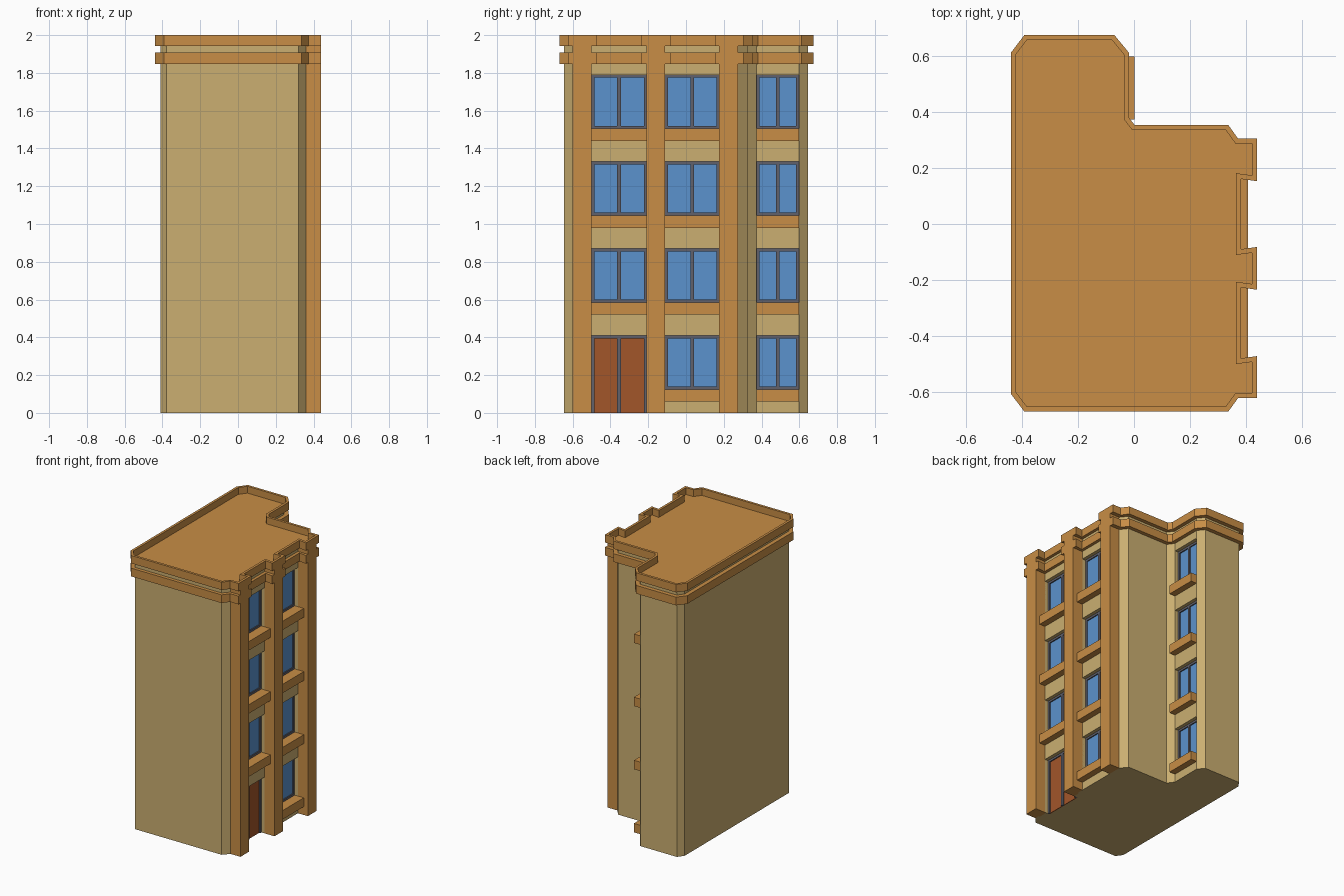
import bpy, bmesh
from mathutils import Vector

if "Cube" in bpy.data.objects:
    bpy.data.objects.remove(bpy.data.objects["Cube"])


def material(name, rgb):
    m = bpy.data.materials.new(name)
    m.diffuse_color = [c ** 2.2 for c in rgb] + [1]
    m.use_nodes = True
    m.node_tree.nodes["Principled BSDF"].inputs["Base Color"].default_value = m.diffuse_color
    return m


TAN = material("tan_wall", (0.79, 0.68, 0.44))
ORANGE = material("orange_trim", (0.78, 0.55, 0.28))
BLUE = material("glass", (0.36, 0.57, 0.80))
GREY = material("frame", (0.38, 0.38, 0.42))
BROWN = material("door", (0.63, 0.34, 0.18))


def finish(name, bm, mat):
    bmesh.ops.recalc_face_normals(bm, faces=bm.faces)
    me = bpy.data.meshes.new(name)
    bm.to_mesh(me)
    bm.free()
    me.materials.append(mat)
    ob = bpy.data.objects.new(name, me)
    bpy.context.collection.objects.link(ob)
    return ob


def loft(name, layers, mat):
    """Join same-sized outlines [(points, z), ...] in order and cap both ends."""
    bm = bmesh.new()
    rings = [[bm.verts.new((x, y, z)) for x, y in pts] for pts, z in layers]
    n = len(rings[0])
    for a, b in zip(rings, rings[1:]):
        for i in range(n):
            j = (i + 1) % n
            bm.faces.new((a[i], a[j], b[j], b[i]))
    bm.faces.new(rings[0])
    bm.faces.new(rings[-1])
    return finish(name, bm, mat)


def boxes(name, spans, mat):
    """One mesh of boxes, each (x0, x1, y0, y1, z0, z1)."""
    bm = bmesh.new()
    for x0, x1, y0, y1, z0, z1 in spans:
        vs = bmesh.ops.create_cube(bm, size=1)["verts"]
        for v in vs:
            v.co = (x0 if v.co.x < 0 else x1, y0 if v.co.y < 0 else y1,
                    z0 if v.co.z < 0 else z1)
    return finish(name, bm, mat)


def inset(pts, d):
    """Mitred inward offset of a counter-clockwise outline."""
    out = []
    for i, p in enumerate(pts):
        p = Vector(p)
        a = (p - Vector(pts[i - 1])).normalized()
        b = (Vector(pts[(i + 1) % len(pts)]) - p).normalized()
        na, nb = Vector((-a.y, a.x)), Vector((-b.y, b.x))
        out.append(tuple(p + (na + nb) * d / (1 + na.dot(nb))))
    return out


REC = 0.04                      # window recess depth
WALL, WING = 0.36, -0.046       # wall planes of the main bays and rear wing
PIERS = [(-0.60, -0.50), (-0.208, -0.11), (0.176, 0.275)]
BAYS = [(WALL, -0.50, -0.208), (WALL, -0.11, 0.176), (WING, 0.373, 0.598)]
FLOOR = 0.46

# main body, with full-height recesses for the window bays
body = [(-0.41, -0.60), (-0.378, -0.645), (0.32, -0.645), (WALL, -0.60)]
for x, y0, y1 in BAYS[:2]:
    body += [(x, y0), (x - REC, y0), (x - REC, y1), (x, y1)]
body += [(WALL, 0.275), (0.32, 0.326), (-0.012, 0.326), (WING, 0.373),
         (WING - REC, 0.373), (WING - REC, 0.598), (WING, 0.598),
         (-0.083, 0.645), (-0.378, 0.645), (-0.41, 0.60)]
loft("main_body", [(body, 0), (body, 1.947)], TAN)

# full-height piers
boxes("piers", [(WALL - 0.01, 0.44, a, b, 0, 1.947) for a, b in PIERS], ORANGE)

# bay infill: spandrels, sills, windows and the door
spandrels, sills, frames, glass, door = [], [], [], [], []
for k, (x, y0, y1) in enumerate(BAYS):
    back = x - REC
    for f in range(4):
        z = f * FLOOR
        is_door = k == 0 and f == 0
        bottom, top = (0 if is_door else z + 0.125), z + 0.41
        spandrels.append((back, x, y0, y1, top, 1.947 if f == 3 else top + 0.11))
        if not is_door:
            sills.append((back, x + 0.047, y0, y1, z + 0.06, z + 0.125))
        if f == 0 and not is_door:
            spandrels.append((back, x, y0, y1, 0, 0.06))
        t, mid, front = 0.015, (y0 + y1) / 2, back + 0.014
        frames += [(back, front, y0, y0 + t, bottom, top),
                   (back, front, y1 - t, y1, bottom, top),
                   (back, front, mid - 0.01, mid + 0.01, bottom, top),
                   (back, front, y0 + t, y1 - t, top - t, top)]
        if not is_door:
            frames.append((back, front, y0 + t, y1 - t, bottom, bottom + t))
        (door if is_door else glass).append((back, back + 0.006, y0, y1, bottom, top))
boxes("spandrels", spandrels, TAN)
boxes("window_sills", sills, ORANGE)
boxes("window_frames", frames, GREY)
boxes("window_glass", glass, BLUE)
boxes("front_door", door, BROWN)

# cornice outline steps out around each pier
edge = [(-0.44, -0.607), (-0.392, -0.67), (0.337, -0.67), (0.372, -0.622)]
for y0, y1 in [(-0.622, -0.472), (-0.235, -0.082), (0.153, 0.305)]:
    if y0 > -0.6:
        edge.append((0.382, y0 + 0.008))
    edge += [(0.44, y0), (0.44, y1)]
    if y1 < 0.3:
        edge.append((0.382, y1 - 0.008))
edge += [(0.372, 0.305), (0.337, 0.354), (0.002, 0.354), (-0.018, 0.38),
         (-0.018, 0.612), (-0.07, 0.675), (-0.392, 0.675), (-0.44, 0.612)]
inner = inset(edge, 0.018)

# lower cornice band, then parapet with sunken roof
loft("lower_cornice", [(edge, 1.848), (edge, 1.908)], ORANGE)
loft("parapet_and_roof", [(edge, 1.943), (edge, 2.0), (inner, 2.0), (inner, 1.95)], ORANGE)
